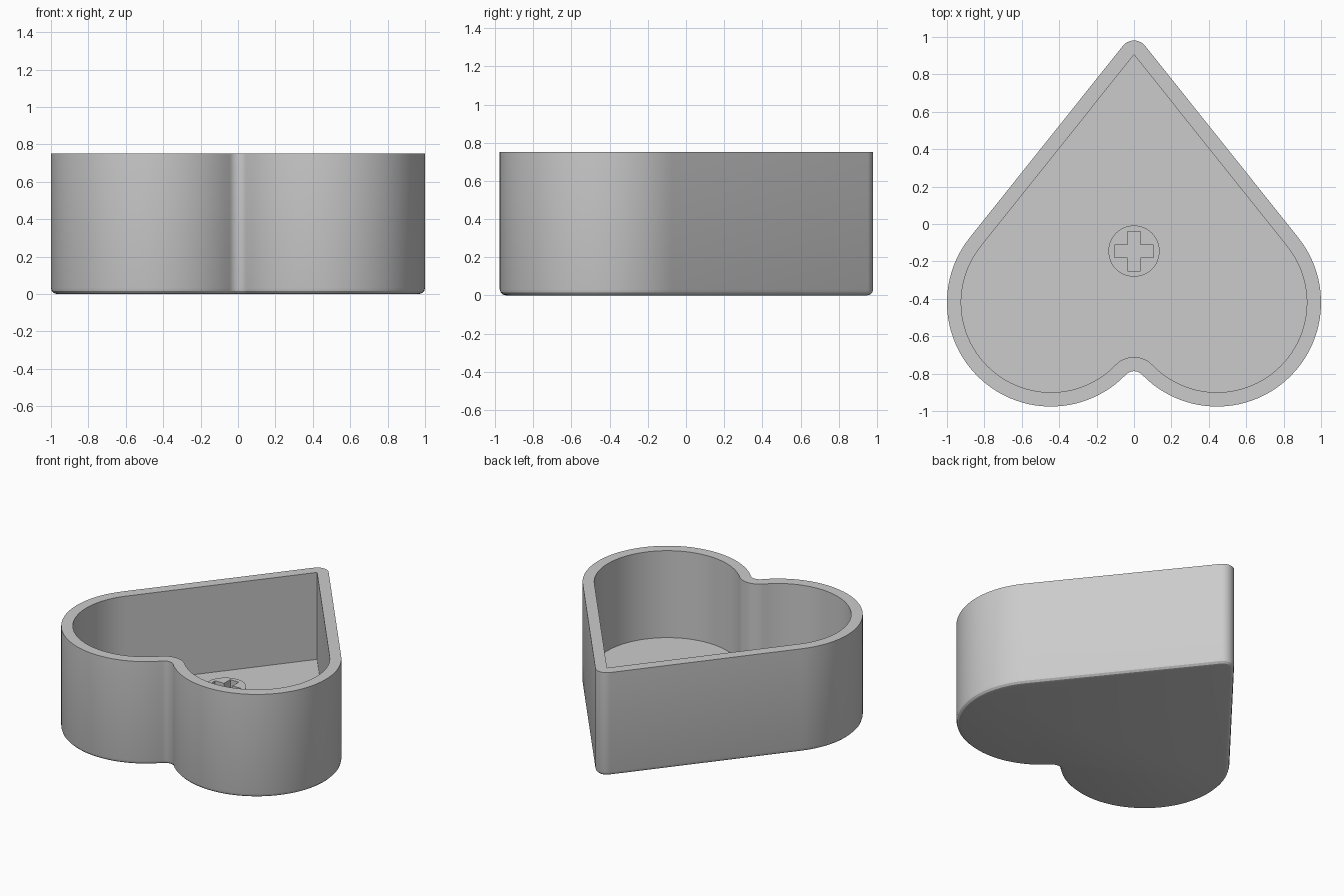
import bpy, bmesh
from math import sin, cos, pi, atan2, asin, hypot

default = bpy.data.objects.get("Cube")
if default:
    bpy.data.objects.remove(default)

WALL, HEIGHT, FLOOR = 0.076, 0.75, 0.12
LOBE_X, LOBE_Y, LOBE_R = 0.444, -0.42, 0.48
TIP_Y, NOTCH_R = 0.905, 0.136
STEM_Y, STEM_R, STEM_TOP = -0.145, 0.137, 0.325

grey = bpy.data.materials.new("light grey plastic")
grey.use_nodes = True
colour = (0.6, 0.6, 0.6, 1)
grey.diffuse_color = colour
grey.node_tree.nodes["Principled BSDF"].inputs["Base Color"].default_value = colour


def arc(cx, cy, r, start, end, steps):
    angles = [start + (end - start) * i / steps for i in range(steps + 1)]
    return [(cx + r * cos(a), cy + r * sin(a)) for a in angles]


def heart(d):
    """Heart outline grown outward by d from the inner wall."""
    notch_y = LOBE_Y - ((LOBE_R + NOTCH_R) ** 2 - LOBE_X ** 2) ** 0.5
    join = atan2(LOBE_Y - notch_y, LOBE_X)
    drop = TIP_Y - LOBE_Y
    lean = atan2(LOBE_X, drop) + asin(LOBE_R / hypot(LOBE_X, drop))
    half = arc(0, notch_y, NOTCH_R - d, pi / 2, join, 8)
    half += arc(LOBE_X, LOBE_Y, LOBE_R + d, join - pi, lean, 48)[1:]
    half += arc(0, TIP_Y, d, lean, pi / 2, 8)
    return half + [(-x, y) for x, y in half[-2:0:-1]]


def ring(bm, outline, z):
    return [bm.verts.new((x, y, z)) for x, y in outline]


def skin(bm, low, high):
    n = len(low)
    for i in range(n):
        j = (i + 1) % n
        bm.faces.new((low[i], low[j], high[j], high[i]))


def finish(bm, name):
    bmesh.ops.remove_doubles(bm, verts=bm.verts, dist=1e-5)
    bmesh.ops.recalc_face_normals(bm, faces=bm.faces)
    mesh = bpy.data.meshes.new(name)
    bm.to_mesh(mesh)
    bm.free()
    mesh.materials.append(grey)
    obj = bpy.data.objects.new(name, mesh)
    bpy.context.collection.objects.link(obj)
    bpy.ops.object.select_all(action="DESELECT")
    obj.select_set(True)
    bpy.context.view_layer.objects.active = obj
    bpy.ops.object.shade_smooth_by_angle(angle=0.3)


# Heart tray: rounded bottom edge, outer wall, rim, inner wall and floor
bm = bmesh.new()
edge = 0.032
levels = []
for i in range(4):
    a = pi / 2 * i / 3
    levels.append((WALL - edge * (1 - sin(a)), edge * (1 - cos(a))))
levels += [(WALL, HEIGHT), (0, HEIGHT), (0, FLOOR)]
rings = [ring(bm, heart(d), z) for d, z in levels]
for low, high in zip(rings, rings[1:]):
    skin(bm, low, high)
bm.faces.new(rings[0])
bm.faces.new(rings[-1])
finish(bm, "heart_tray")

# Round stem with a cross-shaped socket reaching down to the floor
bm = bmesh.new()
long, short = 0.105, 0.034
quarter = [(long, -short), (long, short), (short, short)]
cross = []
for _ in range(4):
    cross += quarter
    quarter = [(-y, x) for x, y in quarter]
cross = [(x, y + STEM_Y) for x, y in cross]
circle = arc(0, STEM_Y, STEM_R, 0, 2 * pi, 48)[:-1]
ends = {}
for z in (FLOOR - 0.02, STEM_TOP):
    ends[z] = [ring(bm, circle, z), ring(bm, cross, z)]
    edges = []
    for loop in ends[z]:
        edges += [bm.edges.new((loop[i - 1], loop[i])) for i in range(len(loop))]
    bmesh.ops.triangle_fill(bm, edges=edges, use_beauty=True)
bottom, top = ends.values()
for low, high in zip(bottom, top):
    skin(bm, low, high)
finish(bm, "socket_stem")
